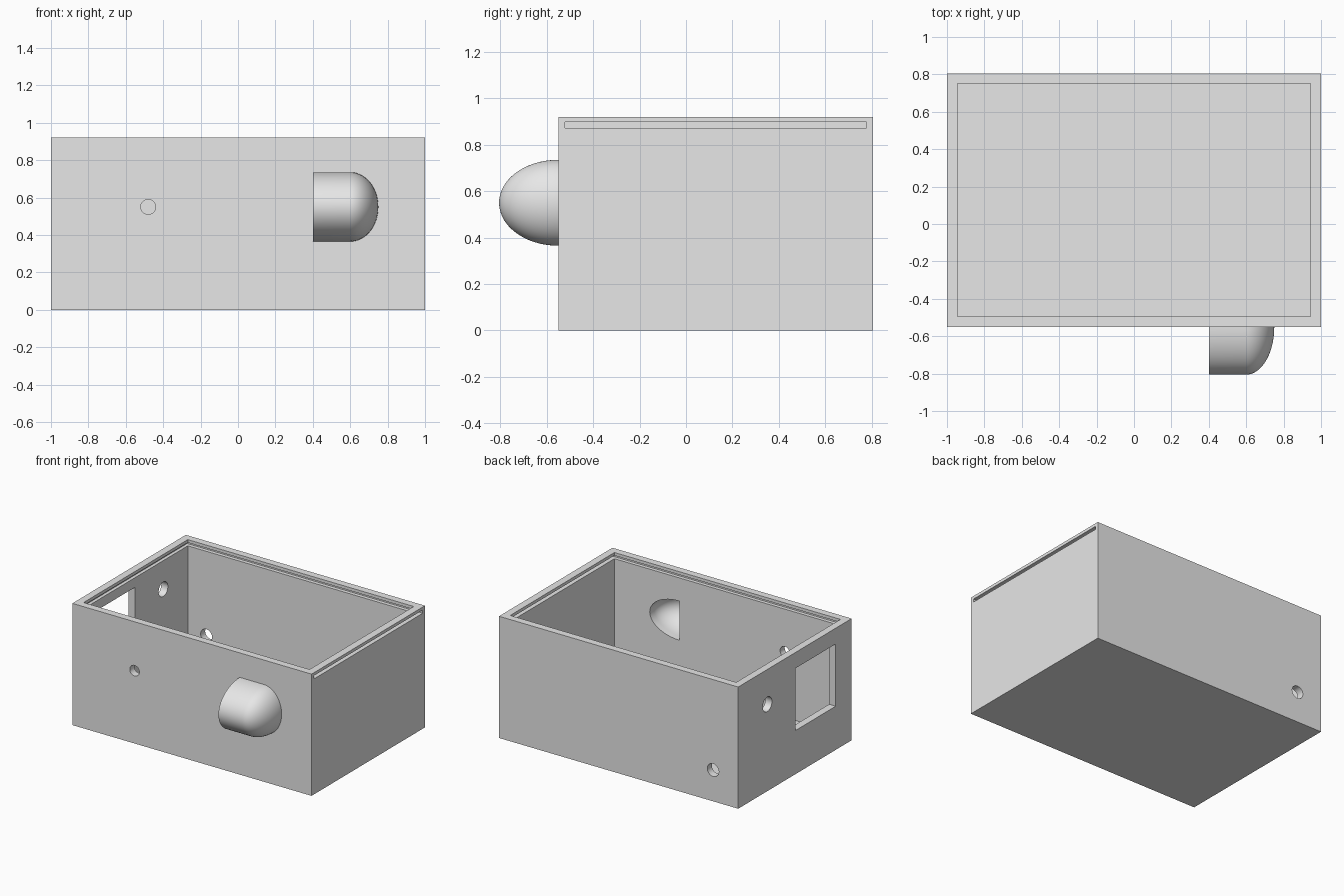
import bpy
import bmesh
from math import sin, cos, pi, radians
from mathutils import Vector

if "Cube" in bpy.data.objects:
    bpy.data.objects.remove(bpy.data.objects["Cube"], do_unlink=True)

GREY = (0.8, 0.8, 0.8, 1.0)
mat = bpy.data.materials.new("light_grey_plastic")
mat.use_nodes = True
mat.diffuse_color = GREY
mat.node_tree.nodes["Principled BSDF"].inputs["Base Color"].default_value = GREY


def make_object(name, bm):
    """Turn a bmesh into a scene object with the grey material."""
    bmesh.ops.recalc_face_normals(bm, faces=bm.faces)
    mesh = bpy.data.meshes.new(name)
    bm.to_mesh(mesh)
    bm.free()
    mesh.materials.append(mat)
    obj = bpy.data.objects.new(name, mesh)
    bpy.context.collection.objects.link(obj)
    return obj


def box(name, low, high):
    low, high = Vector(low), Vector(high)
    bm = bmesh.new()
    bmesh.ops.create_cube(bm, size=1)
    for v in bm.verts:
        v.co = (low + high) / 2 + v.co * (high - low)
    return make_object(name, bm)


def round_cutter(name, center, across, radii, depth, start=0, sweep=2 * pi, steps=40):
    """Elliptical prism; across and z span the ellipse, depth is the extrusion."""
    center, across, depth = Vector(center), Vector(across), Vector(depth)
    count = steps if sweep > 6 else steps + 1
    bm = bmesh.new()
    ring = []
    for i in range(count):
        a = start + sweep * i / steps
        ring.append(bm.verts.new(center - depth / 2 + across * radii[0] * cos(a)
                                 + Vector((0, 0, radii[1] * sin(a)))))
    face = bm.faces.new(ring)
    out = bmesh.ops.extrude_face_region(bm, geom=[face])
    moved = [g for g in out["geom"] if isinstance(g, bmesh.types.BMVert)]
    bmesh.ops.translate(bm, verts=moved, vec=depth)
    return make_object(name, bm)


def activate(obj):
    bpy.ops.object.select_all(action='DESELECT')
    obj.select_set(True)
    bpy.context.view_layer.objects.active = obj


def cut(target, cutter):
    cutter.hide_render = True
    mod = target.modifiers.new("cut", 'BOOLEAN')
    mod.operation = 'DIFFERENCE'
    mod.solver = 'EXACT'
    mod.object = cutter
    activate(target)
    bpy.ops.object.modifier_apply(modifier=mod.name)
    bpy.data.objects.remove(cutter, do_unlink=True)


# Main dimensions
FRONT, BACK, HEIGHT, WALL = -0.55, 0.805, 0.92, 0.055
X, Y = (1, 0, 0), (0, 1, 0)
HOOD_X, HOOD_Z = 0.4, 0.55

# Open box with a lid groove that exits through the right-hand wall
case = box("case_body", (-1, FRONT, 0), (1, BACK, HEIGHT))
cut(case, box("cavity", (-1 + WALL, FRONT + WALL, WALL), (1 - WALL, BACK - WALL, 1.1)))
cut(case, box("lid_groove", (-0.97, -0.522, 0.873), (1.1, 0.778, 0.897)))

# Square window and round cable holes
cut(case, box("side_window", (-1.1, -0.36, 0.33), (-0.9, 0.12, 0.8)))
cut(case, round_cutter("side_hole", (-1, 0.457, 0.657), Y, (0.055, 0.055), (0.2, 0, 0)))
cut(case, round_cutter("front_hole", (-0.48, FRONT, 0.55), X, (0.04, 0.04), (0, 0.2, 0)))
cut(case, round_cutter("back_hole", (-0.79, BACK, 0.236), X, (0.048, 0.048), (0, 0.2, 0)))

# Half-oval opening behind the hood
cut(case, round_cutter("hood_opening", (HOOD_X, FRONT, HOOD_Z), X, (0.25, 0.148),
                       (0, 0.2, 0), -pi / 2, pi))

# Hollow hood: closed profile swept half a turn, open toward the left of the front
STEPS, TURN = 20, 48
arc = [pi / 2 * i / STEPS for i in range(STEPS + 1)]
profile = [(HOOD_X, 1)] + [(0.6 + 0.15 * sin(a), cos(a)) for a in arc]
profile += [(HOOD_X + 0.25 * cos(a), 0.8 * sin(a)) for a in arc]
bm = bmesh.new()
rows = []
for i in range(TURN + 1):
    t = pi * i / TURN
    rows.append([bm.verts.new((x, FRONT - 0.255 * r * sin(t), HOOD_Z + 0.185 * r * cos(t)))
                 for x, r in profile])
n = len(profile)
for a, b in zip(rows, rows[1:]):
    for j in range(n):
        k = (j + 1) % n
        if profile[j][1] < 1e-4 and profile[k][1] < 1e-4:
            continue
        bm.faces.new((a[j], a[k], b[k], b[j]))
bmesh.ops.remove_doubles(bm, verts=bm.verts, dist=1e-5)
hood = make_object("sensor_hood", bm)

# Smooth the curved surfaces, keep the corners crisp
for obj in (case, hood):
    activate(obj)
    bpy.ops.object.shade_smooth_by_angle(angle=radians(30))
